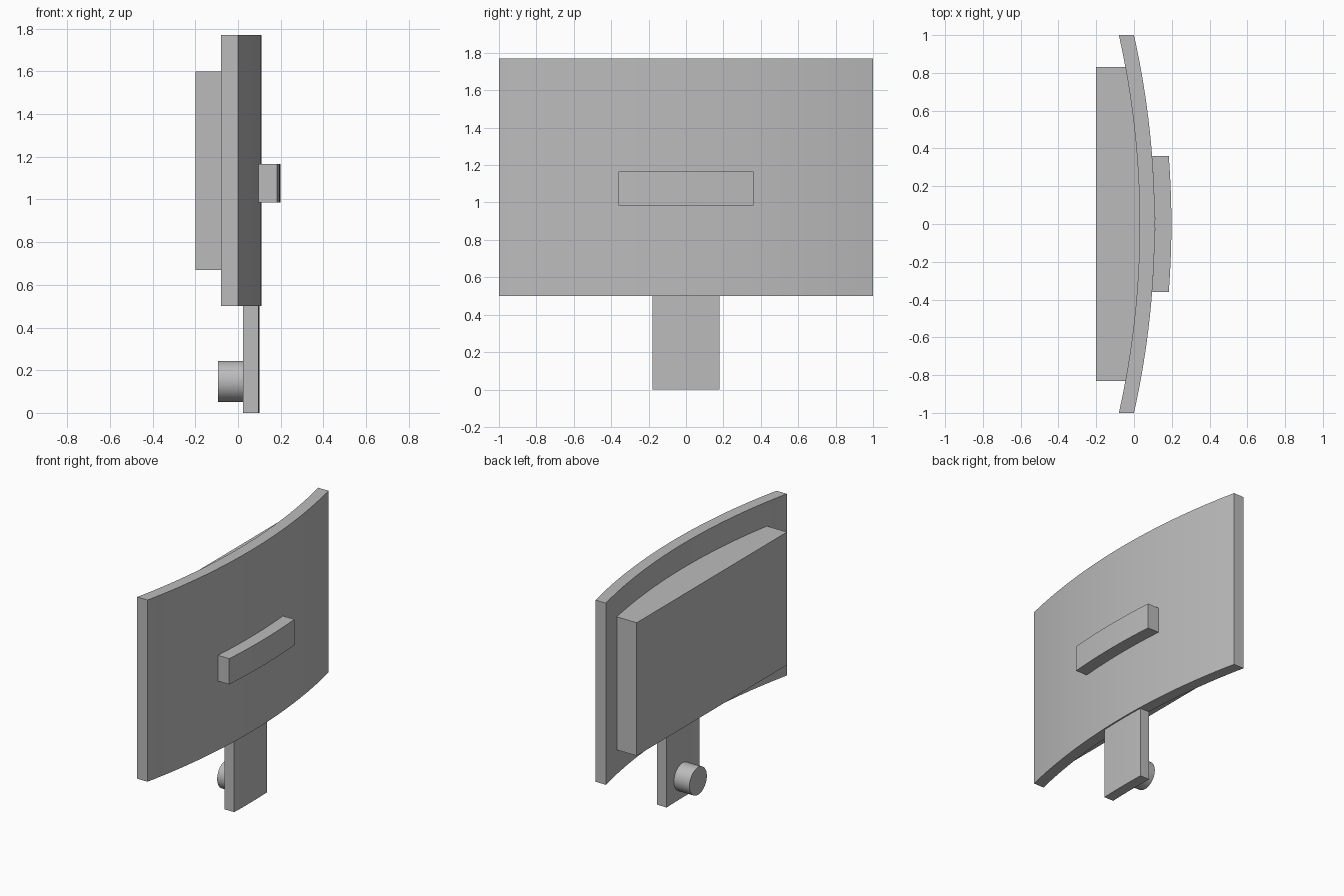
import bpy, bmesh, math
from mathutils import Matrix

cube = bpy.data.objects.get("Cube")
if cube:
    bpy.data.objects.remove(cube, do_unlink=True)

grey = bpy.data.materials.new("plain grey")
grey.use_nodes = True
colour = (0.5, 0.5, 0.5, 1)
grey.diffuse_color = colour
grey.node_tree.nodes["Principled BSDF"].inputs["Base Color"].default_value = colour

RADIUS = 4.6


def bow(y, peak):
    """x of an arc about z that reaches peak at y = 0."""
    return peak - RADIUS + math.sqrt(RADIUS ** 2 - y ** 2)


def finish(name, bm):
    bmesh.ops.recalc_face_normals(bm, faces=bm.faces)
    mesh = bpy.data.meshes.new(name)
    bm.to_mesh(mesh)
    bm.free()
    mesh.materials.append(grey)
    obj = bpy.data.objects.new(name, mesh)
    bpy.context.collection.objects.link(obj)
    bpy.ops.object.select_all(action='DESELECT')
    obj.select_set(True)
    bpy.context.view_layer.objects.active = obj
    bpy.ops.object.shade_smooth_by_angle(angle=math.radians(30))
    return obj


def curved_slab(name, half_width, back, front, bottom, top, steps=32, flat_back=False):
    """Extrude a bowed plan outline upward."""
    ys = [half_width * (2 * i / steps - 1) for i in range(steps + 1)]
    outline = [(bow(y, front), y) for y in ys]
    if flat_back:
        outline += [(back, half_width), (back, -half_width)]
    else:
        outline += [(bow(y, back), y) for y in reversed(ys)]
    bm = bmesh.new()
    base = bm.faces.new([bm.verts.new((x, y, bottom)) for x, y in outline])
    new = bmesh.ops.extrude_face_region(bm, geom=[base])["geom"]
    verts = [v for v in new if isinstance(v, bmesh.types.BMVert)]
    bmesh.ops.translate(bm, verts=verts, vec=(0, 0, top - bottom))
    return finish(name, bm)


# Bowed main panel, rear housing, raised bar and lower tab
curved_slab("curved_panel", 1.0, 0.03, 0.11, 0.5, 1.77)
curved_slab("rear_housing", 0.83, -0.2, 0.03, 0.67, 1.6, flat_back=True)
curved_slab("raised_bar", 0.36, 0.11, 0.198, 0.985, 1.165)
curved_slab("lower_tab", 0.18, 0.027, 0.1, 0.0, 0.5, steps=12)

# Round knob on the back of the tab
bm = bmesh.new()
place = Matrix.Translation((-0.034, 0, 0.148)) @ Matrix.Rotation(math.pi / 2, 4, 'Y')
bmesh.ops.create_cone(bm, cap_ends=True, segments=48, radius1=0.096, radius2=0.096,
                      depth=0.12, matrix=place)
finish("round_knob", bm)
